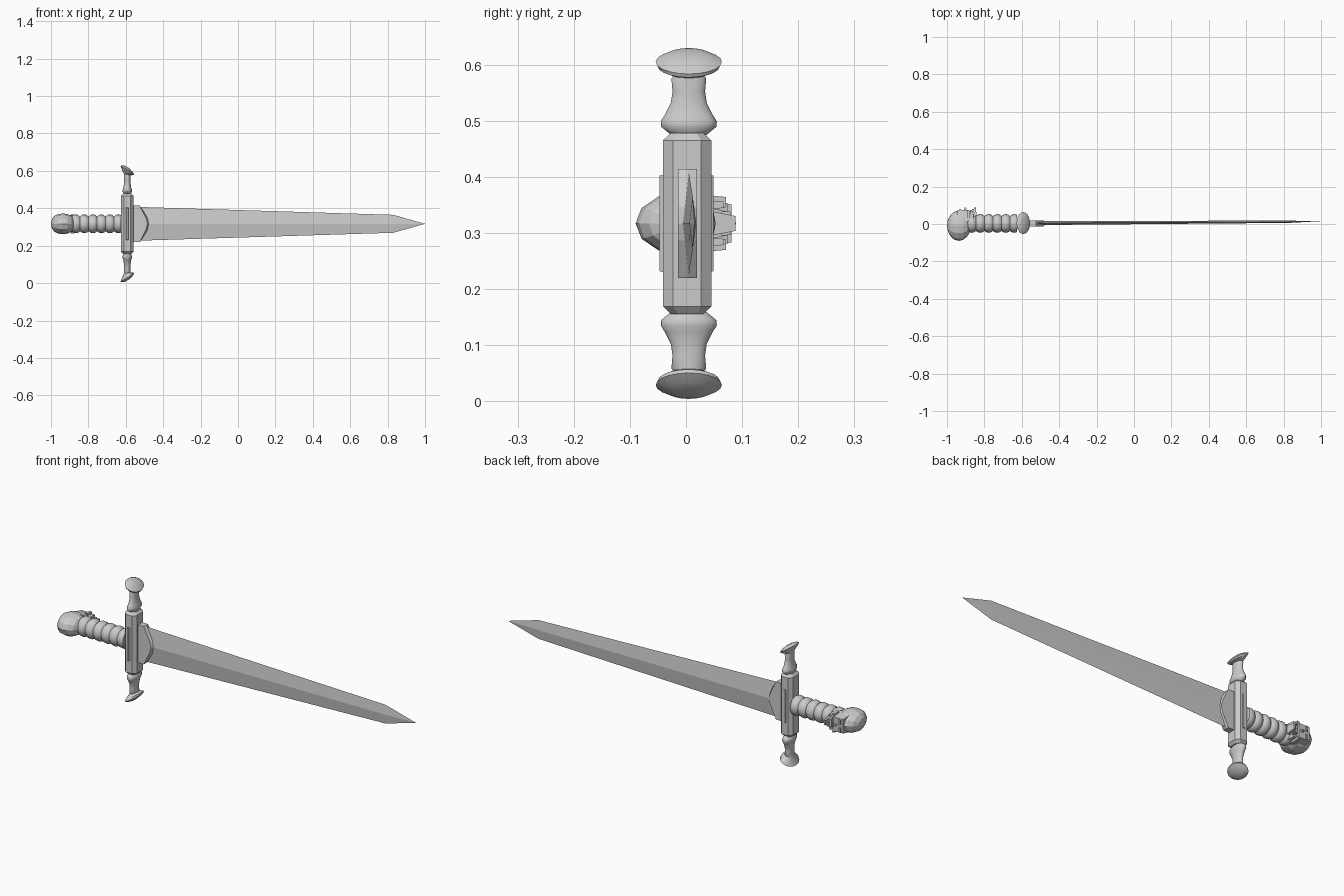
import bpy, bmesh, math
from mathutils import Vector

cube = bpy.data.objects.get("Cube")
if cube:
    bpy.data.objects.remove(cube, do_unlink=True)

CY, CZ = 0.003, 0.317     # long axis of the sword
GX = -0.592               # middle of the crossguard

steel = bpy.data.materials.new("grey_steel")
steel.use_nodes = True
steel.diffuse_color = (0.6, 0.6, 0.6, 1)
steel.node_tree.nodes["Principled BSDF"].inputs["Base Color"].default_value = (0.6, 0.6, 0.6, 1)


def finish(name, bm, smooth=None):
    bmesh.ops.recalc_face_normals(bm, faces=bm.faces)
    mesh = bpy.data.meshes.new(name)
    bm.to_mesh(mesh)
    bm.free()
    mesh.materials.append(steel)
    obj = bpy.data.objects.new(name, mesh)
    bpy.context.collection.objects.link(obj)
    if smooth:
        bpy.ops.object.select_all(action='DESELECT')
        obj.select_set(True)
        bpy.context.view_layer.objects.active = obj
        bpy.ops.object.shade_smooth_by_angle(angle=math.radians(smooth))
    return obj


def loft(name, rings, smooth=None):
    """Skin a list of equal point rings and cap both ends."""
    bm = bmesh.new()
    rows = [[bm.verts.new(p) for p in ring] for ring in rings]
    n = len(rows[0])
    for a, b in zip(rows, rows[1:]):
        for i in range(n):
            j = (i + 1) % n
            bm.faces.new((a[i], a[j], b[j], b[i]))
    bm.faces.new(rows[0])
    bm.faces.new(rows[-1])
    bmesh.ops.remove_doubles(bm, verts=bm.verts, dist=0.0001)
    return finish(name, bm, smooth)


def circle(n):
    return [(math.cos(t), math.sin(t)) for t in (2 * math.pi * i / n for i in range(n))]


def ball(name, centre, radii, segs=12, rings=8, smooth=None):
    bm = bmesh.new()
    bmesh.ops.create_uvsphere(bm, u_segments=segs, v_segments=rings, radius=1)
    for v in bm.verts:     # poles along the sword
        x, y, z = v.co
        v.co = Vector(centre) + Vector((z * radii[0], x * radii[1], y * radii[2]))
    return finish(name, bm, smooth)


def wedge(name, centre, size, taper=0.7):
    """Box that narrows toward +y."""
    def ring(y, k):
        return [(centre[0] + sx * size[0] * k / 2, centre[1] + y, centre[2] + sz * size[2] * k / 2)
                for sx, sz in ((-1, -1), (1, -1), (1, 1), (-1, 1))]
    return loft(name, [ring(-size[1] / 2, 1), ring(size[1] / 2, taper)])


# Blade: diamond section that narrows to a point
def diamond(x, half, thick, y):
    return [(x, y, CZ + half), (x, y + thick, CZ), (x, y, CZ - half), (x, y - thick, CZ)]


loft("blade", [diamond(-0.56, 0.091, 0.011, 0.005), diamond(0.83, 0.048, 0.006, 0.012),
               diamond(1.0, 0.0, 0.0, 0.015)])

# Collar over the blade root, with a chevron front
def collar_ring(y, s):
    return [(x, y, CZ + z) for x, z in
            ((-0.57, -0.097), (-0.525, -0.097), (-0.48 - s, -0.03), (-0.472 - s, 0),
             (-0.48 - s, 0.03), (-0.525, 0.097), (-0.57, 0.097))]


loft("blade_collar", [collar_ring(-0.014, 0.012), collar_ring(CY, 0), collar_ring(0.020, 0.012)])

# Crossguard block: chamfered octagonal bar
def guard_ring(z, k):
    outline = ((0.034, 0.025), (0.018, 0.043), (-0.018, 0.043), (-0.034, 0.025),
               (-0.034, -0.025), (-0.018, -0.043), (0.018, -0.043), (0.034, -0.025))
    return [(GX + x * k, CY - 0.001 + y * k, CZ + z) for x, y in outline]


loft("guard_block", [guard_ring(-0.161, 0.68), guard_ring(-0.148, 1),
                     guard_ring(0.148, 1), guard_ring(0.161, 0.68)])

# Raised slim panels on the broad sides of the guard
for side, label in ((-1, "front"), (1, "back")):
    rings = []
    for off, half_x, half_z in ((0.036, 0.011, 0.088), (0.048, 0.004, 0.085)):
        rings.append([(GX + a * half_x, CY - 0.002 + side * off, CZ + b * half_z)
                      for a, b in ((-1, -1), (1, -1), (1, 1), (-1, 1))])
    loft("guard_panel_" + label, rings)

# Turned guard ends with slanted domed caps: height, half x, half y, slant
END = [(0.155, 0.015, 0.028, 0), (0.163, 0.020, 0.038, 0), (0.172, 0.025, 0.049, 0),
       (0.182, 0.025, 0.050, 0), (0.193, 0.021, 0.043, 0), (0.215, 0.018, 0.032, 0),
       (0.235, 0.017, 0.029, 0), (0.258, 0.018, 0.031, 0), (0.263, 0.018, 0.028, 0.2),
       (0.280, 0.033, 0.055, 0.6), (0.288, 0.036, 0.059, 0.6), (0.297, 0.026, 0.042, 0.6),
       (0.303, 0.012, 0.02, 0.6)]
for side, label in ((1, "upper"), (-1, "lower")):
    loft("guard_end_" + label,
         [[(GX + rx * c, CY + 0.002 + ry * s, CZ + side * (h - slant * rx * c))
           for c, s in circle(20)] for h, rx, ry, slant in END], smooth=40)

# Grip: row of rounded beads
grip = []
BEADS, START, PITCH = 6, -0.89, 0.0455
for b in range(BEADS):
    for k in range(6):
        t = k / 6
        r = 0.039 + 0.011 * math.sin(math.pi * t) ** 0.7
        grip.append([(START + (b + t) * PITCH, CY + r * c, CZ + r * s) for c, s in circle(16)])
loft("grip", grip, smooth=50)

# Skull pommel: crown points away from the blade, face looks toward +y
cranium = ball("skull_cranium", (-0.936, -0.009, CZ), (0.064, 0.081, 0.055), 12, 8)
for v in cranium.data.vertices:      # square the dome a little
    d = (v.co.x + 0.936) / 0.064
    v.co.z = CZ + (v.co.z - CZ) * (1 + 0.22 * d * d)

# Upper face mass that the sockets are cut from
face = wedge("skull_face", (-0.915, 0.045, CZ), (0.075, 0.06, 0.092), 0.78)

cutters = []
for s in (-1, 1):
    cutters.append(ball("socket_cutter", (-0.905, 0.078, CZ + s * 0.022), (0.016, 0.03, 0.015), 8, 6))
    cutters.append(ball("temple_cutter", (-0.935, -0.005, CZ + s * 0.073), (0.045, 0.055, 0.026), 12, 8))
cutters.append(ball("nose_cutter", (-0.881, 0.076, CZ), (0.012, 0.02, 0.008), 6, 4))
for cutter in cutters:
    cutter.hide_render = True
    cutter.hide_viewport = True
    cutter.display_type = 'WIRE'
    targets = [cranium] if cutter.name.startswith("temple") else [cranium, face]
    for target in targets:
        mod = target.modifiers.new("cut", 'BOOLEAN')
        mod.operation = 'DIFFERENCE'
        mod.solver = 'EXACT'
        mod.object = cutter

# Brows, cheekbones, jaw sides
for s, label in ((1, "left"), (-1, "right")):
    wedge("brow_" + label, (-0.928, 0.070, CZ + s * 0.021), (0.012, 0.022, 0.036))
    wedge("cheekbone_" + label, (-0.885, 0.052, CZ + s * 0.038), (0.016, 0.038, 0.026))
    wedge("jaw_side_" + label, (-0.868, 0.045, CZ + s * 0.033), (0.022, 0.045, 0.016))
# Nose ridge, jaws and teeth
wedge("nose_bridge", (-0.902, 0.076, CZ), (0.026, 0.026, 0.014), 0.2)
wedge("upper_jaw", (-0.870, 0.058, CZ), (0.020, 0.034, 0.056), 0.75)
wedge("chin", (-0.850, 0.066, CZ), (0.016, 0.044, 0.044), 0.6)
for i in range(5):
    wedge("tooth_%d" % (i + 1), (-0.861, 0.071, CZ + (i - 2) * 0.009), (0.014, 0.016, 0.007), 0.8)
